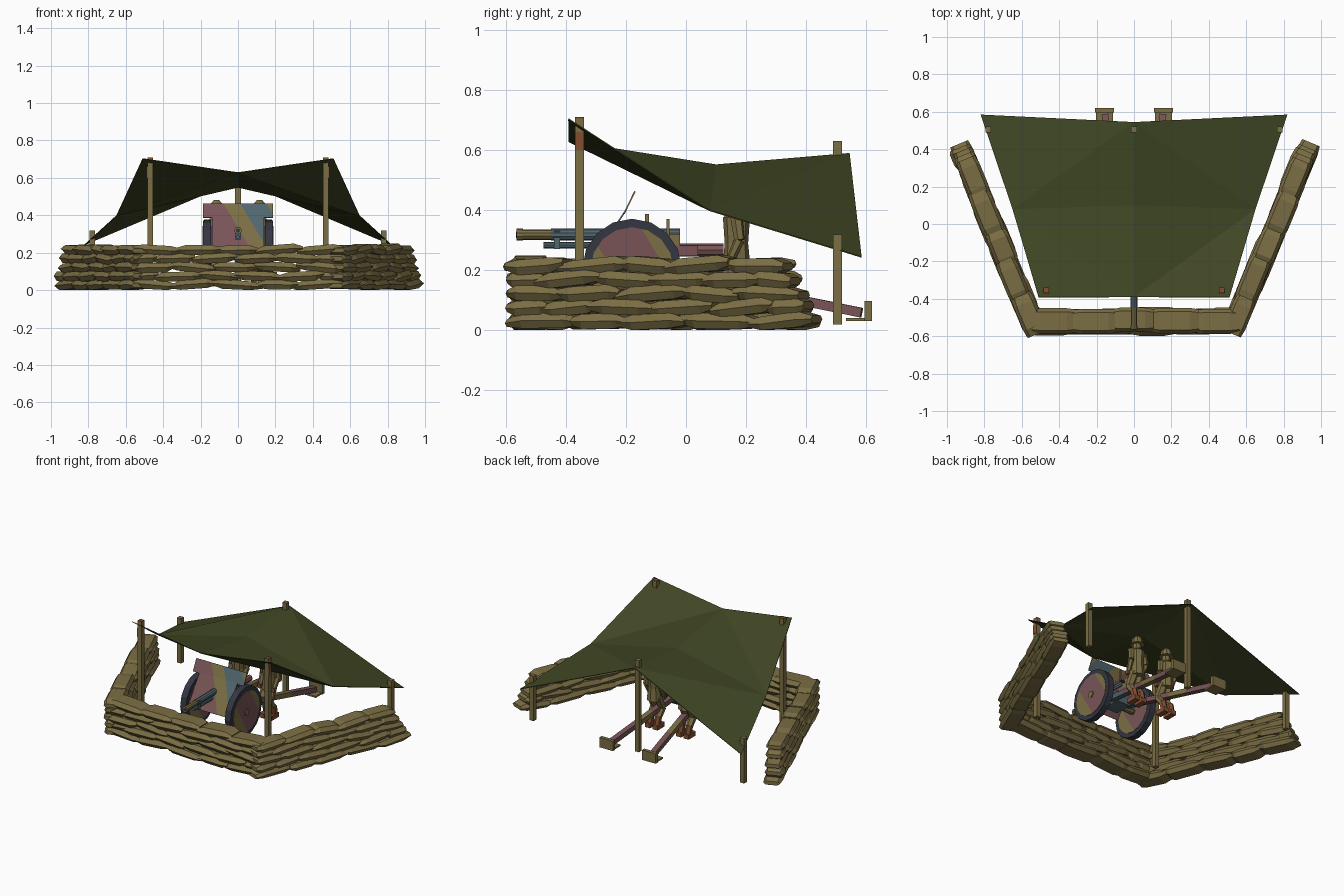
import bpy, bmesh, math, random
from mathutils import Vector, Matrix

if "Cube" in bpy.data.objects:
    bpy.data.objects.remove(bpy.data.objects["Cube"])

random.seed(7)

def material(name, rgb):
    m = bpy.data.materials.new(name)
    lin = [((c / 255 + 0.055) / 1.055) ** 2.4 for c in rgb]
    m.diffuse_color = (*lin, 1)
    m.use_nodes = True
    m.node_tree.nodes["Principled BSDF"].inputs["Base Color"].default_value = m.diffuse_color
    return m

KHAKI = material("khaki", (123, 110, 68))
GREEN = material("dark_green_canvas", (63, 70, 35))
MAUVE = material("dull_mauve", (120, 84, 86))
BLUE = material("blue_grey", (82, 102, 110))
TYRE = material("dark_slate", (52, 54, 66))
BROWN = material("leather_brown", (130, 78, 50))

def finish(name, bm, mats, recalc=True):
    if recalc:
        bmesh.ops.recalc_face_normals(bm, faces=bm.faces)
    me = bpy.data.meshes.new(name)
    bm.to_mesh(me)
    bm.free()
    for m in mats:
        me.materials.append(m)
    ob = bpy.data.objects.new(name, me)
    bpy.context.collection.objects.link(ob)
    return ob

def add_box(bm, c, s, rot=None):
    mat = Matrix.Translation(c) @ (rot or Matrix()) @ Matrix.Diagonal((*s, 1))
    bmesh.ops.create_cube(bm, size=1, matrix=mat)

def add_rod(bm, a, b, r1, r2=None, n=8):
    a, b = Vector(a), Vector(b)
    d = b - a
    mat = Matrix.Translation((a + b) / 2) @ d.to_track_quat('Z', 'Y').to_matrix().to_4x4()
    bmesh.ops.create_cone(bm, cap_ends=True, segments=n, radius1=r1,
                          radius2=r1 if r2 is None else r2, depth=d.length, matrix=mat)

def box(name, c, s, mat, rot=None):
    bm = bmesh.new()
    add_box(bm, c, s, rot)
    return finish(name, bm, [mat])

def rod(name, a, b, r1, mat, r2=None, n=8):
    bm = bmesh.new()
    add_rod(bm, a, b, r1, r2, n)
    return finish(name, bm, [mat])

def camo(bm, normal, cuts, order):
    """Cut the mesh into stripes along normal and colour each stripe."""
    n = Vector(normal)
    for c in cuts:
        bmesh.ops.bisect_plane(bm, geom=bm.verts[:] + bm.edges[:] + bm.faces[:],
                               plane_co=n * (c / n.length_squared), plane_no=n)
    for f in bm.faces:
        s = f.calc_center_median().dot(n)
        f.material_index = order[sum(s > c for c in cuts)]

# --- sandbag walls: flat six-sided bags with slumped, tilted ends
def add_bag(bm, centre, along, length, width, height):
    side = Vector((-along.y, along.x, 0))
    tilt = random.uniform(-0.09, 0.09)
    rings = []
    for t, w, h in ((-.5, .88, .45), (-.30, 1, .95), (.30, 1, .95), (.5, .88, .45)):
        lift = tilt * t * length + random.uniform(-.004, .004)
        t += random.uniform(-.03, .03)
        ring = []
        for u, v in ((-.5, 0), (-.36, .5), (.36, .5), (.5, 0), (.36, -.5), (-.36, -.5)):
            p = centre + along * (t * length) + side * (u * w * width)
            p.z = max(0, p.z + v * h * height + lift)
            ring.append(bm.verts.new(p))
        rings.append(ring)
    for a, b in zip(rings, rings[1:]):
        for i in range(6):
            bm.faces.new((a[i], a[(i + 1) % 6], b[(i + 1) % 6], b[i]))
    bm.faces.new(rings[0])
    bm.faces.new(rings[-1][::-1])

def wall(name, start, end, width, step_end, count):
    bm = bmesh.new()
    start, end = Vector((*start, 0)), Vector((*end, 0))
    along = (end - start).normalized()
    for row in range(5):
        hi = (end - start).length - step_end * row
        pitch = hi / count
        inner = [pitch * (i + 1) for i in range(count - 1)]
        if row % 2:   # staggered joints
            inner = [pitch * (i + .5) for i in range(count)]
        ends = [0] + [e + random.uniform(-.025, .025) for e in inner] + [hi]
        for a, b in zip(ends, ends[1:]):
            c = start + along * ((a + b) / 2)
            c += Vector((-along.y, along.x, 0)) * random.uniform(-.008, .008)
            c.z = 0.029 + row * 0.0465
            add_bag(bm, c, along, b - a + .02, width * random.uniform(.94, 1.04), .054)
    finish(name, bm, [KHAKI])

wall("front_sandbag_wall", (-.55, -.52), (.55, -.52), .135, 0, 5)
for s, side in ((-1, "left"), (1, "right")):
    wall(side + "_sandbag_wall", (s * .525, -.575), (s * .938, .425), .12, .025, 5)

# --- canvas canopy: right half, mirrored
bm = bmesh.new()
pts = dict(F=(.51, -.39, .705), FM=(0, -.39, .63), E=(.65, .08, .40), M=(0, .10, .552),
           B=(.82, .585, .245), BM=(0, .545, .59))
for s in (1, -1):
    v = {k: bm.verts.new((p[0] * s, p[1], p[2])) for k, p in pts.items()}
    for t in ("F FM E", "FM M E", "E M BM", "E BM B"):
        f = bm.faces.new([v[k] for k in t.split()])
        f.normal_update()
        if f.normal.z < 0:
            f.normal_flip()
bmesh.ops.remove_doubles(bm, verts=bm.verts, dist=1e-4)
canopy = finish("canvas_canopy", bm, [GREEN], False)
sol = canopy.modifiers.new("thickness", 'SOLIDIFY')
sol.thickness = 0.004

# --- canopy poles, the front pair with leather ties
for x, y, top in ((-.47, -.355, .705), (.47, -.355, .705), (-.78, .505, .318),
                  (.78, .505, .318), (0, .505, .63)):
    box("canopy_pole", (x, y, (top + .018) / 2), (.030, .030, top - .018), KHAKI)
for s in (-1, 1):
    box("pole_cap", (s * .47, -.355, .707), (.030, .030, .006), BROWN)
    box("pole_tie", (s * .486, -.355, .63), (.004, .030, .06), BROWN)

# --- gun wheels
WY, WZ = -.18, .205
for s in (-1, 1):
    x = s * .165
    rod("tyre", (x - .021, WY, WZ), (x + .021, WY, WZ), .166, TYRE, n=16)
    bm = bmesh.new()
    add_rod(bm, (x - .024, WY, WZ), (x + .024, WY, WZ), .138, n=16)
    camo(bm, (0, 1, .6), (-.125, .055, .105), (0, 1, 0, 1))
    finish("wheel_disc", bm, [KHAKI, MAUVE])
    rod("wheel_hub", (x - .030, WY, WZ), (x + .030, WY, WZ), .022, KHAKI)

# --- gun shield, sloped lower plate and upright upper plate
bm = bmesh.new()
for (y0, z0), (y1, z1), hw in (((-.325, .21), (-.205, .392), .14), ((-.207, .387), (-.17, .462), .188)):
    ang = math.atan2(z1 - z0, y1 - y0)
    add_box(bm, (0, (y0 + y1) / 2, (z0 + z1) / 2), (2 * hw, math.hypot(y1 - y0, z1 - z0), .005),
            Matrix.Rotation(ang, 4, 'X'))
camo(bm, (1, 0, .6), (.20, .29, .43), (1, 0, 2, 0))
finish("gun_shield", bm, [KHAKI, MAUVE, BLUE])

# --- barrel, recoil gear and cradle
rod("muzzle", (0, -.565, .318), (0, -.543, .318), .020, KHAKI, n=10)
rod("muzzle_bore", (0, -.567, .318), (0, -.560, .318), .011, TYRE, n=10)
rod("barrel", (0, -.55, .318), (0, -.44, .318), .017, KHAKI, n=10)
rod("barrel_sleeve", (0, -.45, .318), (0, -.02, .318), .020, BLUE, n=10)
rod("recoil_cylinder", (0, -.475, .283), (0, -.15, .283), .011, BLUE, n=8)
box("barrel_collar", (0, -.43, .300), (.034, .02, .06), BLUE)
box("cradle", (0, -.12, .265), (.055, .32, .035), MAUVE)
box("breech_block", (0, -.05, .295), (.055, .06, .05), KHAKI)
rod("breech_guard", (0, -.04, .267), (0, .125, .267), .021, MAUVE)
rod("axle", (-.15, WY, WZ), (.15, WY, WZ), .018, KHAKI)
box("saddle", (0, -.16, .215), (.10, .12, .07), BLUE)
box("gun_sight", (-.055, -.13, .345), (.014, .012, .085), KHAKI)
box("sight_bracket", (-.035, -.13, .31), (.05, .014, .014), KHAKI)
box("elevation_handle", (.055, -.06, .335), (.012, .010, .07), KHAKI)
rod("handle_shaft", (.02, -.06, .30), (.06, -.06, .30), .008, TYRE, n=6)

# --- split trails with spades
for s in (-1, 1):
    bm = bmesh.new()
    a, b = Vector((s * .06, -.14, .205)), Vector((s * .155, .585, .058))
    d = b - a
    add_box(bm, (a + b) / 2, (.036, .032, d.length),
            d.to_track_quat('Z', 'Y').to_matrix().to_4x4())
    camo(bm, (0, 1, 0), (.02, .22, .36), (2, 1, 0, 1))
    finish("trail_leg", bm, [KHAKI, MAUVE, BLUE])
    box("spade_blade", (s * .158, .607, .064), (.10, .024, .066), KHAKI)
    box("spade_foot", (s * .158, .575, .036), (.09, .085, .010), KHAKI)

# --- gun crew, standing with bent knees
for s in (-1, 1):
    cx, cy = s * .115, .168
    bm = bmesh.new()
    add_rod(bm, (cx, cy, .205), (cx, cy, .30), .047, .038)      # jacket skirt
    add_rod(bm, (cx, cy, .29), (cx, cy, .375), .039, .045)      # chest
    add_rod(bm, (cx, cy, .375), (cx, cy, .394), .045, .020)     # shoulders
    for k in (-1, 1):
        sh, el = (cx + k * .047, cy, .375), (cx + k * .057, cy + .01, .30)
        add_rod(bm, sh, el, .021, .018, 6)
        add_rod(bm, el, (cx + k * .052, cy - .02, .235), .018, .014, 6)
        hip, knee = (cx + k * .022, cy, .23), (cx + k * .028, cy - .04, .145)
        add_rod(bm, hip, knee, .029, .025, 6)
        add_rod(bm, knee, (cx + k * .028, cy + .005, .085), .025, .021, 6)
    finish("crew_uniform", bm, [KHAKI])
    bm = bmesh.new()
    for k in (-1, 1):
        add_rod(bm, (cx + k * .028, cy, .10), (cx + k * .028, cy + .015, .04), .023, .021, 6)
        add_box(bm, (cx + k * .028, cy - .003, .035), (.036, .075, .030))
        add_box(bm, (cx + k * .052, cy - .025, .225), (.022, .024, .026))
    finish("boots_and_gloves", bm, [BROWN])
    bm = bmesh.new()
    bmesh.ops.create_uvsphere(bm, u_segments=8, v_segments=6, radius=.030,
                              matrix=Matrix.Translation((cx, cy - .003, .415)))
    finish("crew_head", bm, [KHAKI])
    bm = bmesh.new()
    add_rod(bm, (cx, cy, .425), (cx, cy, .434), .046, .039, 10)  # brim
    add_rod(bm, (cx, cy, .434), (cx, cy, .463), .039, .033, 10)
    add_rod(bm, (cx, cy, .463), (cx, cy, .482), .033, .014, 10)
    finish("crew_helmet", bm, [KHAKI])
